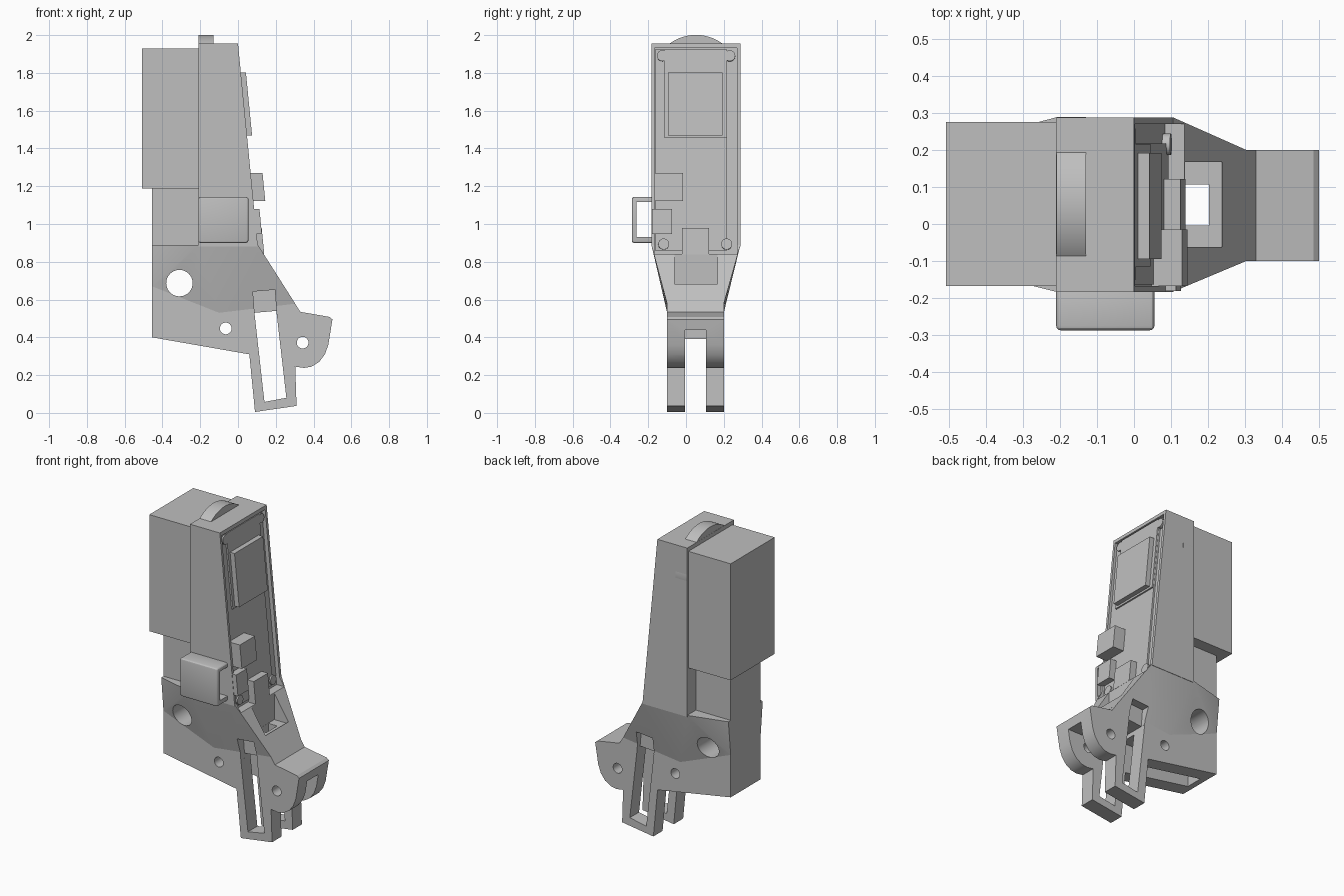
import bpy, bmesh, math
from mathutils import Matrix, Vector

if "Cube" in bpy.data.objects:
    bpy.data.objects.remove(bpy.data.objects["Cube"])

grey = bpy.data.materials.new("plain_grey")
grey.use_nodes = True
grey.diffuse_color = (0.52, 0.52, 0.52, 1)
grey.node_tree.nodes["Principled BSDF"].inputs["Base Color"].default_value = (0.52, 0.52, 0.52, 1)

Y0, Y1 = -0.1, 0.2        # core plate sides
H0, H1 = -0.183, 0.288    # housing sides
parts = []


def finish(name, bm, part):
    bmesh.ops.recalc_face_normals(bm, faces=bm.faces)
    mesh = bpy.data.meshes.new(name)
    bm.to_mesh(mesh)
    bm.free()
    mesh.materials.append(grey)
    ob = bpy.data.objects.new(name, mesh)
    bpy.context.collection.objects.link(ob)
    if part:
        parts.append(ob)
    return ob


def prism(name, pts, y0, y1, part=True):
    """Extrude an x-z outline along y."""
    bm = bmesh.new()
    face = bm.faces.new([bm.verts.new((x, y0, z)) for x, z in pts])
    new = bmesh.ops.extrude_face_region(bm, geom=[face])["geom"]
    bmesh.ops.translate(bm, vec=(0, y1 - y0, 0),
                        verts=[v for v in new if isinstance(v, bmesh.types.BMVert)])
    return finish(name, bm, part)


def box(name, x0, x1, y0, y1, z0, z1, part=True):
    return prism(name, [(x0, z0), (x1, z0), (x1, z1), (x0, z1)], y0, y1, part)


def cylinder(name, centre, r, depth, axis, part=True, n=40):
    bm = bmesh.new()
    turn = Vector(axis).to_track_quat('Z', 'Y').to_matrix().to_4x4()
    bmesh.ops.create_cone(bm, cap_ends=True, segments=n, radius1=r, radius2=r,
                          depth=depth, matrix=Matrix.Translation(centre) @ turn)
    return finish(name, bm, part)


def front(z, d=0):
    """Point on the sloping front of the housing, moved out by d."""
    return (0.0977 * (1.955 - z) + d, z)


def slab(name, z0, z1, y0, y1, d0, d1, part=True):
    return prism(name, [front(z0, d0), front(z0, d1), front(z1, d1), front(z1, d0)], y0, y1, part)


def cut(targets, cutters):
    for ob in targets:
        for c in cutters:
            mod = ob.modifiers.new("cut", 'BOOLEAN')
            mod.operation, mod.solver, mod.object = 'DIFFERENCE', 'EXACT', c
            bpy.context.view_layer.objects.active = ob
            bpy.ops.object.modifier_apply(modifier=mod.name)
    for c in cutters:
        bpy.data.objects.remove(c)


# Core plate with leg and rounded foot
core = prism("core_plate", [
    (-0.455, 1.2), (-0.1, 1.2), (-0.1, 0.89), (0.105, 0.89), (0.33, 0.535),
    (0.485, 0.508), (0.5, 0.495), (0.478, 0.36), (0.46, 0.31), (0.43, 0.27),
    (0.39, 0.245), (0.35, 0.238), (0.303, 0.245), (0.31, 0.037),
    (0.09, 0.005), (0.06, 0.31), (-0.455, 0.4)], Y0, Y1)

# Flared collar between housing and plate
bm = bmesh.new()
for side, wide in ((Y0, H0), (Y1, H1)):
    mid = side + (wide - side) * 0.27
    for p in ((-0.455, mid, 0.89), (-0.21, wide, 0.89), (0.105, wide, 0.89),
              (-0.455, side, 0.67), (-0.1, side, 0.53), (0.303, side, 0.578)):
        bm.verts.new(p)
bmesh.ops.convex_hull(bm, input=bm.verts)
collar = finish("flared_collar", bm, True)

# Upper housing, rear block and thumb wheel
housing = prism("housing", [(-0.21, 1.955), front(1.955), front(0.88), (-0.21, 0.88)], H0, H1)
box("rear_block", -0.508, -0.2, -0.167, 0.276, 1.188, 1.93)
cylinder("top_wheel", (-0.169, 0.053, 1.765), 0.236, 0.08, (1, 0, 0), n=96)

# Pin holes, leg slot, fork gaps and front window
cut([core, collar], [
    cylinder("pin_cut", (-0.31, 0, 0.687), 0.07, 2, (0, 1, 0), False),
    cylinder("pin_cut", (-0.065, 0, 0.447), 0.031, 2, (0, 1, 0), False),
    cylinder("pin_cut", (0.342, 0, 0.372), 0.031, 2, (0, 1, 0), False),
    prism("slot_cut", [(0.14, 0.058), (0.256, 0.08), (0.203, 0.54), (0.087, 0.53)], -1, 1, False),
    prism("pocket_cut", [(0.09, 0.5), (0.207, 0.5), (0.195, 0.652), (0.079, 0.642)], -1, -0.06, False),
    prism("pocket_cut", [(0.09, 0.5), (0.207, 0.5), (0.195, 0.652), (0.079, 0.642)], 0.17, 1, False),
    box("gap_cut", -0.41, 0.29, -0.005, 0.107, -0.1, 0.5, False),
    box("foot_gap_cut", 0.27, 0.7, -0.005, 0.107, -0.1, 0.438, False),
    box("window_cut", 0.138, 0.237, -0.062, 0.168, 0.67, 1.0, False),
    box("shaft_cut", 0.139, 0.202, -0.004, 0.106, 0.3, 0.9, False)])

# Recess for the circuit board
cut([housing, core, collar], [
    slab("recess_cut", 0.84, 1.932, -0.167, 0.27, -0.025, 0.12, False)])

# Board, screen and components on the sloping front
slab("circuit_board", 0.86, 1.925, -0.163, 0.218, -0.035, -0.014)
slab("screen_frame", 1.455, 1.925, -0.115, 0.216, -0.03, -0.004)
slab("screen", 1.468, 1.802, -0.095, 0.192, -0.02, 0.027)
slab("large_connector", 1.122, 1.27, -0.167, -0.015, -0.02, 0.063)
slab("side_connector", 0.948, 1.08, -0.181, -0.073, -0.02, 0.028)
slab("lower_connector", 0.838, 0.98, -0.021, 0.122, -0.02, 0.03)

# Corner screws
for y, z in ((-0.125, 1.89), (0.232, 1.89), (-0.118, 0.893), (0.215, 0.893)):
    x, _ = front(z, -0.016)
    cylinder("corner_screw", (x, y, z), 0.029, 0.024, (1, 0, 0.0977), n=24)

# Hollow guard loop on the side
guard = prism("side_guard", [(-0.21, 0.9), (0.055, 0.9), (0.055, 1.143), (-0.21, 1.143)], -0.287, -0.17)
bev = guard.modifiers.new("round", 'BEVEL')
bev.width, bev.segments = 0.012, 3
bpy.context.view_layer.objects.active = guard
bpy.ops.object.modifier_apply(modifier=bev.name)
cut([guard], [box("tunnel_cut", -0.5, 0.5, -0.262, -0.1835, 0.932, 1.117, False)])

# Smooth only the round surfaces
bpy.ops.object.select_all(action='DESELECT')
for ob in parts:
    ob.select_set(True)
bpy.context.view_layer.objects.active = core
bpy.ops.object.shade_smooth_by_angle(angle=math.radians(25))
